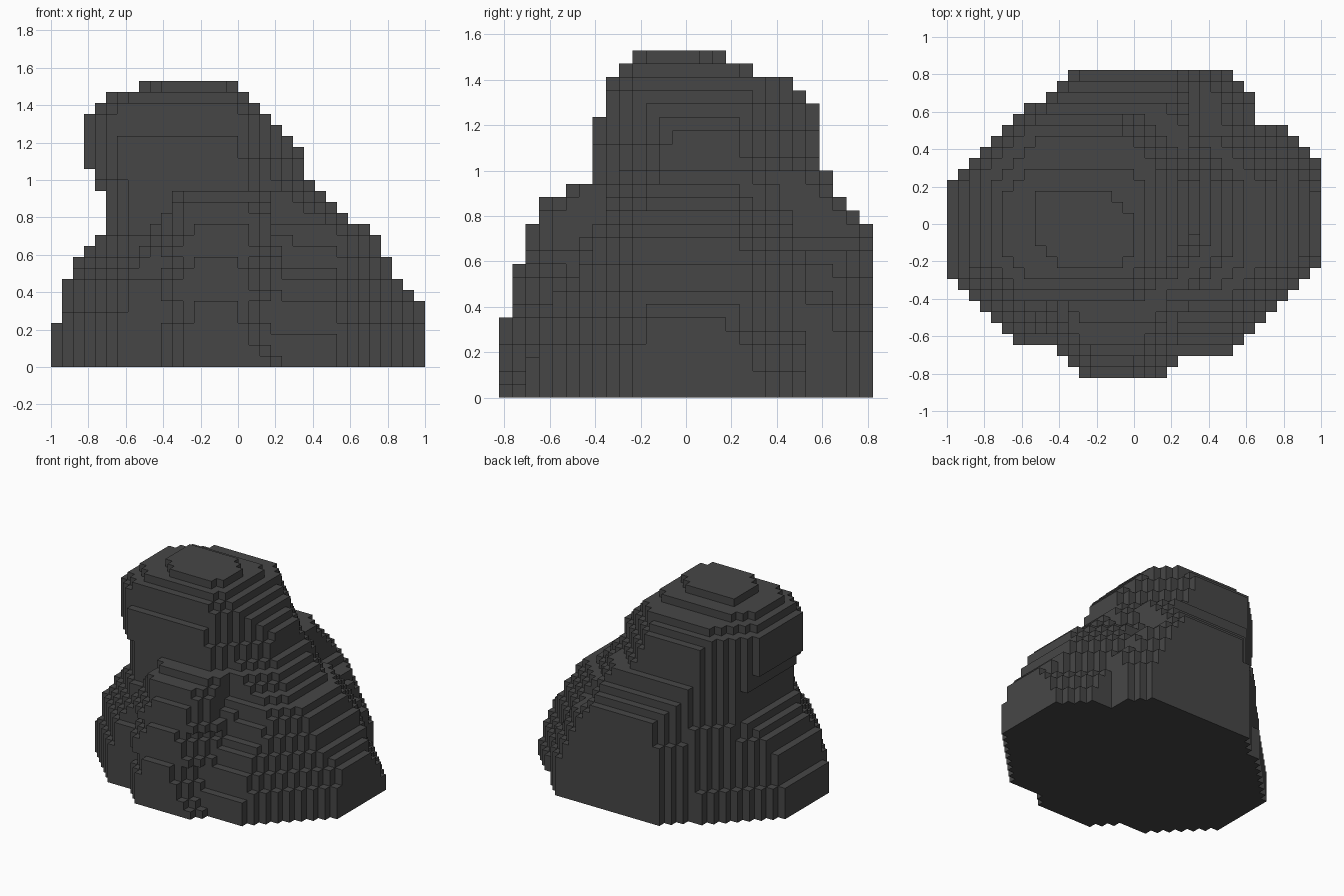
import bpy, bmesh
from mathutils import Vector

cube = bpy.data.objects.get("Cube")
if cube:
    bpy.data.objects.remove(cube, do_unlink=True)

STEP = 1 / 17                  # block size
NX, NY, NZ = 34, 28, 26        # block counts

# Each lobe is a stack of octagon rings:
# z, reach to -x, +x, -y, +y, then diagonal reach to (-x-y), (+x-y), (+x+y), (-x+y)
TOWER = [
    (0.00, .71, .40, .41, .65, 0.98, .60, .80, 1.15),
    (0.91, .71, .40, .41, .65, 0.98, .52, .76, 1.14),
    (0.97, .765, .40, .41, .65, 1.02, .48, .70, 1.14),
    (1.03, .765, .35, .41, .59, 1.03, .46, .62, 1.13),
    (1.09, .82, .35, .41, .59, 1.06, .45, .57, 1.13),
    (1.21, .82, .30, .41, .59, 1.06, .42, .54, 1.12),
    (1.27, .82, .235, .35, .59, 1.07, .41, .52, 1.11),
    (1.33, .82, .176, .35, .53, 1.07, .39, .48, 1.08),
    (1.38, .765, .118, .35, .47, 1.02, .36, .45, 0.98),
    (1.44, .706, .06, .294, .29, .89, .26, .28, 0.88),
    (1.50, .53, .00, .235, .176, .62, .18, .06, .72),
]
WEST_SHOULDER = [
    (0.00, 1.0, .30, .65, .65, 1.31, 1.0, 1.0, 1.23),
    (0.22, 1.0, .30, .65, .65, 1.28, .93, 1.0, 1.20),
    (0.27, .94, .30, .65, .65, 1.27, .91, 1.0, 1.20),
    (0.44, .94, .30, .62, .65, 1.22, .82, 1.0, 1.17),
    (0.50, .88, .30, .59, .65, 1.18, .80, 1.0, 1.16),
    (0.56, .88, .30, .56, .65, 1.14, .78, 1.0, 1.15),
    (0.62, .82, .30, .53, .65, 1.08, .76, .95, 1.13),
    (0.68, .765, .30, .47, .65, 1.03, .74, .90, 1.12),
    (0.74, .706, .30, .43, .65, .98, .72, .85, 1.12),
]
FRONT_BULGE = [
    (0.00, .59, .30, .824, 0, 1.12, 1.0, 1, 1),
    (0.15, .59, .30, .824, 0, 1.10, .90, 1, 1),
    (0.32, .59, .29, .824, 0, 1.06, .82, 1, 1),
    (0.38, .59, .27, .765, 0, 1.13, .85, 1, 1),
    (0.50, .57, .24, .765, 0, 1.08, .82, 1, 1),
    (0.56, .55, .23, .765, 0, 1.02, .78, 1, 1),
    (0.62, .53, .21, .706, 0, 1.06, .80, 1, 1),
    (0.74, .45, .18, .706, 0, 0.95, .75, 1, 1),
    (0.79, .41, .18, .647, 0, 0.96, .74, 1, 1),
    (0.85, .37, .17, .647, 0, 0.92, .72, 1, 1),
    (0.91, .35, .15, .53, 0, 0.82, .62, 1, 1),
]
EAST_RIDGE = [
    (0.00, .2, 1.0, .70, .53, 1, 1.26, 1.36, 1),
    (0.15, .2, 1.0, .69, .53, 1, 1.24, 1.31, 1),
    (0.32, .2, 1.0, .62, .53, 1, 1.15, 1.20, 1),
    (0.38, .2, .94, .59, .53, 1, 1.13, 1.18, 1),
    (0.44, .2, .88, .56, .53, 1, 1.10, 1.15, 1),
    (0.50, .2, .82, .53, .53, 1, 1.06, 1.12, 1),
    (0.56, .2, .82, .48, .53, 1, 1.03, 1.09, 1),
    (0.62, .2, .765, .44, .50, 1, 1.0, 1.04, 1),
    (0.68, .2, .765, .41, .47, 1, .98, 1.0, 1),
    (0.74, .2, .706, .39, .47, 1, .92, .94, 1),
    (0.79, .2, .588, .37, .45, 1, .80, .82, 1),
    (0.91, .2, .47, .35, .42, 1, .66, .71, 1),
    (0.97, .2, .41, .30, .40, 1, .54, .62, 1),
]
BACK_BULGE = [
    (0.00, .50, .645, 0, .824, 1, 1, 1.36, 1.20),
    (0.25, .50, .645, 0, .824, 1, 1, 1.34, 1.20),
    (0.40, .50, .62, 0, .824, 1, 1, 1.28, 1.18),
    (0.60, .45, .47, 0, .824, 1, 1, 1.16, 1.14),
    (0.74, .40, .30, 0, .824, 1, 1, 1.02, 1.11),
    (0.79, .40, .30, 0, .765, 1, 1, 0.97, 1.12),
    (0.85, .40, .30, 0, .706, 1, 1, 0.93, 1.12),
    (0.91, .40, .30, 0, .647, 1, 1, 0.87, 1.12),
    (0.97, .40, .30, 0, .647, 1, 1, 0.80, 1.12),
]
LOBES = (TOWER, WEST_SHOULDER, FRONT_BULGE, EAST_RIDGE, BACK_BULGE)


def ring_at(lobe, z):
    """Octagon of a lobe at height z, or None above its top."""
    for low, high in zip(lobe, lobe[1:]):
        if low[0] <= z <= high[0] + 0.005:
            t = min(1, (z - low[0]) / (high[0] - low[0]))
            return [a + (b - a) * t for a, b in zip(low[1:], high[1:])]
    return None


def inside(ring, x, y):
    """Round the octagon to whole blocks on all eight sides."""
    straight = (-x, x, -y, y)
    diagonal = [d + STEP / 2 for d in (-x - y, x - y, x + y, y - x)]
    return all(r <= limit + 0.005 for r, limit in zip((*straight, *diagonal), ring))


# Fill the block grid
filled = set()
for k in range(NZ):
    rings = [r for r in (ring_at(l, (k + .5) * STEP) for l in LOBES) if r]
    for i in range(NX):
        for j in range(NY):
            x, y = (i + .5 - NX / 2) * STEP, (j + .5 - NY / 2) * STEP
            if any(inside(r, x, y) for r in rings):
                filled.add((i, j, k))

# Skin the exposed block sides
bm = bmesh.new()
corners = {}


def corner(p):
    if p not in corners:
        corners[p] = bm.verts.new(Vector((p[0] - NX / 2, p[1] - NY / 2, p[2])) * STEP)
    return corners[p]


for cell in sorted(filled):
    for axis in range(3):
        u, v = (axis + 1) % 3, (axis + 2) % 3
        for side in (0, 1):
            neighbour = list(cell)
            neighbour[axis] += 2 * side - 1
            if tuple(neighbour) in filled:
                continue
            quad = []
            for du, dv in ((0, 0), (1, 0), (1, 1), (0, 1)):
                p = list(cell)
                p[axis] += side
                p[u] += du
                p[v] += dv
                quad.append(corner(tuple(p)))
            bm.faces.new(quad if side else quad[::-1])

mesh = bpy.data.meshes.new("boulder")
bm.to_mesh(mesh)
bm.free()
boulder = bpy.data.objects.new("boulder", mesh)
bpy.context.collection.objects.link(boulder)

# Dark stone
stone = bpy.data.materials.new("dark_grey_stone")
stone.use_nodes = True
colour = (0.062, 0.062, 0.062, 1)
stone.diffuse_color = colour
stone.node_tree.nodes["Principled BSDF"].inputs["Base Color"].default_value = colour
mesh.materials.append(stone)
